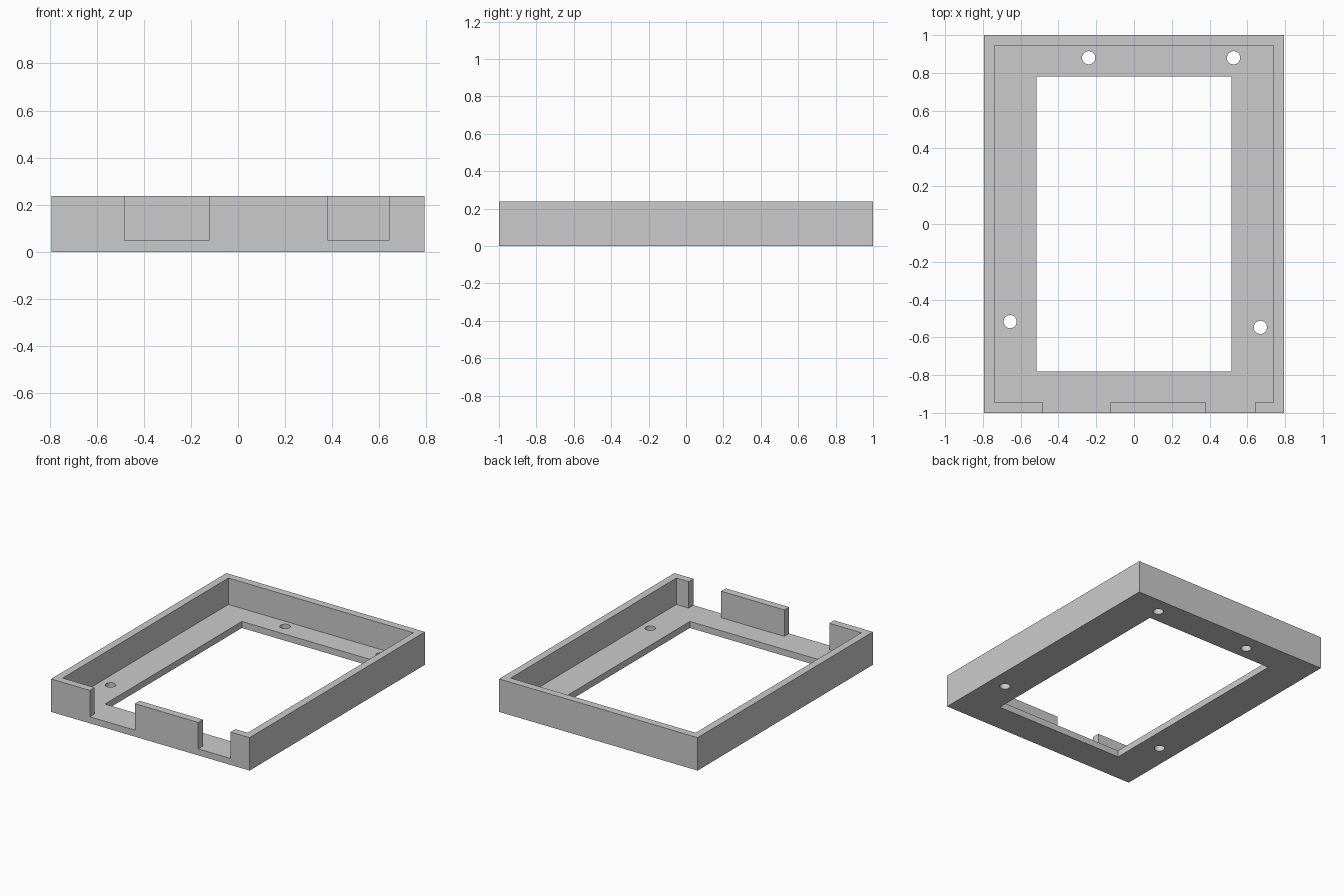
import bpy, bmesh
from mathutils import Matrix, Vector

if "Cube" in bpy.data.objects:
    bpy.data.objects.remove(bpy.data.objects["Cube"])

HALF_X, HALF_Y, HEIGHT = 0.793, 1.0, 0.238
WALL, FLOOR = 0.054, 0.047


def make_object(name, bm):
    mesh = bpy.data.meshes.new(name)
    bm.to_mesh(mesh)
    bm.free()
    obj = bpy.data.objects.new(name, mesh)
    bpy.context.collection.objects.link(obj)
    return obj


def box(name, x0, x1, y0, y1, z0, z1):
    bm = bmesh.new()
    centre = Vector(((x0 + x1) / 2, (y0 + y1) / 2, (z0 + z1) / 2))
    size = Matrix.Diagonal((x1 - x0, y1 - y0, z1 - z0, 1))
    bmesh.ops.create_cube(bm, size=1, matrix=Matrix.Translation(centre) @ size)
    return make_object(name, bm)


def drill(name, x, y, radius):
    bm = bmesh.new()
    bmesh.ops.create_cone(bm, cap_ends=True, segments=48, radius1=radius,
                          radius2=radius, depth=0.3,
                          matrix=Matrix.Translation((x, y, FLOOR / 2)))
    return make_object(name, bm)


# Solid block of the tray
tray = box("frame_tray", -HALF_X, HALF_X, -HALF_Y, HALF_Y, 0, HEIGHT)

# Inner cavity and floor window
ix, iy = HALF_X - WALL, HALF_Y - WALL
cutters = [
    box("cavity_cutter", -ix, ix, -iy, iy, FLOOR, 0.5),
    box("window_cutter", -0.516, 0.516, -0.781, 0.781, -0.2, 0.2),
]

# Notches in the front wall, down to the floor
for x0, x1 in ((-0.483, -0.124), (0.382, 0.641)):
    cutters.append(box("notch_cutter", x0, x1, -1.2, -0.9, FLOOR, 0.5))

# Screw holes through the floor
for x, y in ((-0.24, 0.88), (0.527, 0.88), (-0.656, -0.517), (0.669, -0.547)):
    cutters.append(drill("screw_hole_cutter", x, y, 0.035))

for cutter in cutters:
    cutter.hide_render = True
    mod = tray.modifiers.new(cutter.name, 'BOOLEAN')
    mod.operation = 'DIFFERENCE'
    mod.solver = 'EXACT'
    mod.object = cutter

# Bake the cuts, then remove the cutters
bpy.context.view_layer.update()
graph = bpy.context.evaluated_depsgraph_get()
result = bpy.data.meshes.new_from_object(tray.evaluated_get(graph))
tray.modifiers.clear()
tray.data = result
for cutter in cutters:
    bpy.data.objects.remove(cutter)

# Smooth hole walls, sharp edges elsewhere
bpy.context.view_layer.objects.active = tray
tray.select_set(True)
bpy.ops.object.shade_smooth_by_angle()
